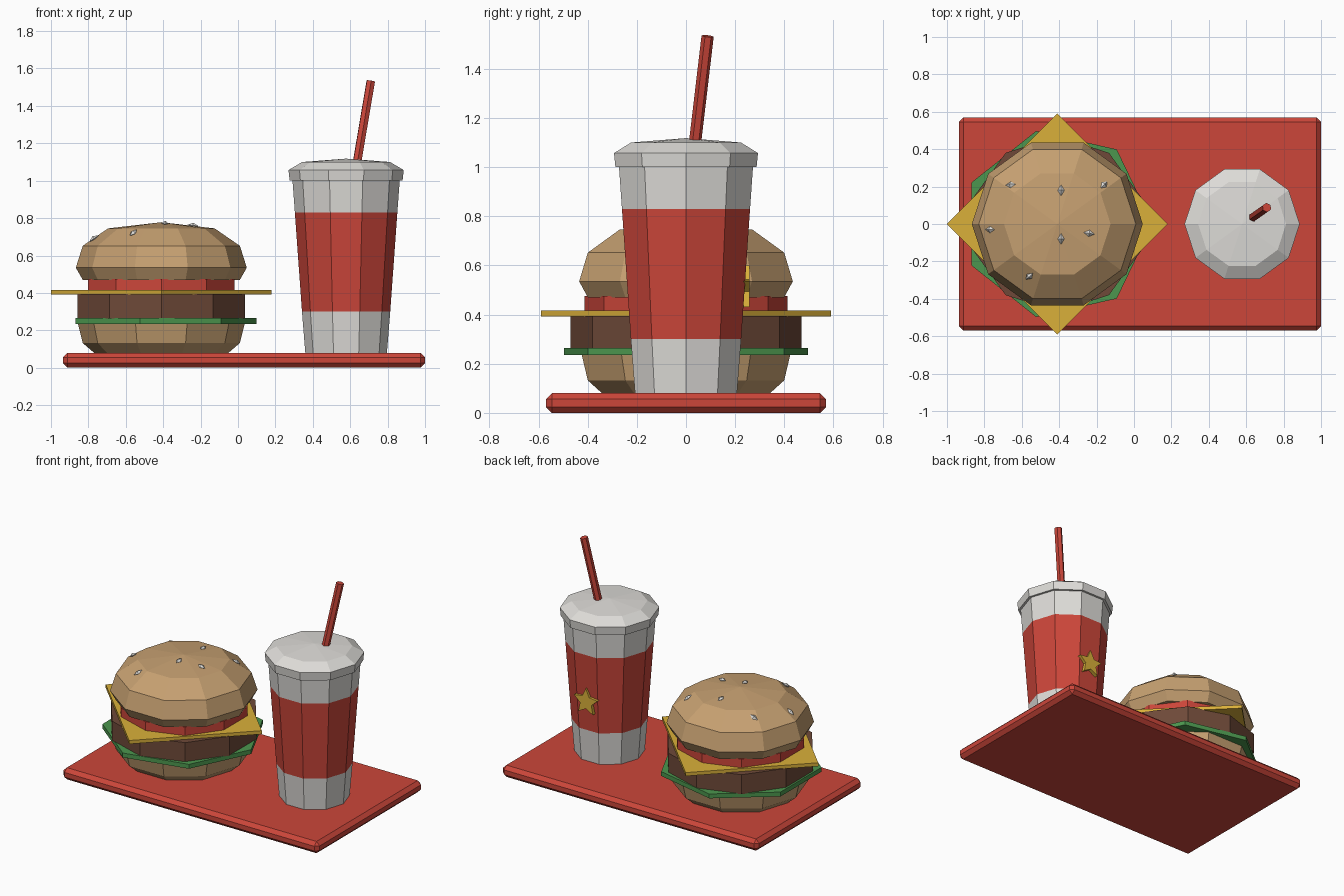
import bpy, bmesh, math
from mathutils import Vector, Matrix

if "Cube" in bpy.data.objects:
    bpy.data.objects.remove(bpy.data.objects["Cube"])


def mat(name, rgb):
    m = bpy.data.materials.new(name)
    lin = [(c / 255 / 12.92) if c < 11 else ((c / 255 + 0.055) / 1.055) ** 2.4 for c in rgb]
    m.diffuse_color = (*lin, 1)
    m.use_nodes = True
    m.node_tree.nodes["Principled BSDF"].inputs["Base Color"].default_value = m.diffuse_color
    return m


RED = mat("red", (204, 70, 58))
WHITE = mat("off white", (222, 220, 216))
BUN = mat("bun tan", (198, 160, 113))
PATTY = mat("patty brown", (110, 73, 56))
GREEN = mat("lettuce green", (76, 150, 78))
YELLOW = mat("cheese yellow", (218, 176, 58))


def finish(name, bm, *mats):
    bmesh.ops.recalc_face_normals(bm, faces=bm.faces)
    me = bpy.data.meshes.new(name)
    bm.to_mesh(me)
    bm.free()
    for m in mats:
        me.materials.append(m)
    ob = bpy.data.objects.new(name, me)
    bpy.context.collection.objects.link(ob)
    return ob


def lathe(name, profile, sides, cx, mats, turn=0.0, rule=None):
    """Stack of polygon rings (radius, z); radius 0 makes an apex."""
    bm = bmesh.new()
    rings = []
    for r, z in profile:
        if r == 0:
            rings.append([bm.verts.new((cx, 0, z))] * sides)
            continue
        angles = [turn + math.tau * i / sides for i in range(sides)]
        rings.append([bm.verts.new((cx + r * math.cos(a), r * math.sin(a), z)) for a in angles])
    for k, (a, b) in enumerate(zip(rings, rings[1:])):
        for i in range(sides):
            j = (i + 1) % sides
            f = bm.faces.new(list(dict.fromkeys((a[i], a[j], b[j], b[i]))))
            f.material_index = rule[k] if rule else 0
    for end in (rings[0], rings[-1]):
        if end[0] is not end[1]:
            bm.faces.new(end)
    return finish(name, bm, *mats)


# Tray
bm = bmesh.new()
bmesh.ops.create_cube(bm, size=1, matrix=Matrix.Translation((0.032, 0, 0.04)) @ Matrix.Diagonal((1.936, 1.14, 0.08, 1)))
bmesh.ops.bevel(bm, geom=bm.edges[:], offset=0.024, segments=1, affect='EDGES')
finish("tray", bm, RED)

# Burger layers
BX = -0.41
TOP = [(0.42, 0.47), (0.457, 0.535), (0.42, 0.652), (0.285, 0.745), (0, 0.778)]
lathe("bottom_bun", [(0.357, 0.078), (0.42, 0.132), (0.447, 0.24)], 10, BX, [BUN])
lathe("lettuce", [(0.51, 0.235), (0.51, 0.265)], 7, BX, [GREEN])
lathe("patty", [(0.47, 0.262), (0.47, 0.395)], 10, BX, [PATTY], math.radians(18))
lathe("cheese", [(0.59, 0.392), (0.59, 0.416)], 4, BX, [YELLOW])
lathe("tomato", [(0.412, 0.414), (0.412, 0.475)], 10, BX, [RED], math.radians(18))
lathe("top_bun", TOP, 10, BX, [BUN])


# Sesame seeds resting on the top bun
def bun_height(r):
    for (r0, z0), (r1, z1) in zip(TOP[1:], TOP[2:]):
        if r1 <= r <= r0:
            return z0 + (z1 - z0) * (r0 - r) / (r0 - r1), math.atan2(z1 - z0, r0 - r1)
    return TOP[1][1], 1.0


SEEDS = [(-0.66, 0.21, 0), (-0.39, 0.18, 90), (-0.16, 0.21, 45), (-0.77, -0.03, 0),
         (-0.39, -0.08, 90), (-0.24, -0.05, -10), (-0.56, -0.28, 45)]
bm = bmesh.new()
for x, y, yaw in SEEDS:
    d = Vector((x - BX, y, 0))
    z, slope = bun_height(d.length * 1.02)
    normal = d.normalized() * math.sin(slope) + Vector((0, 0, math.cos(slope)))
    place = (Matrix.Translation((x, y, z + 0.004))
             @ Vector((0, 0, 1)).rotation_difference(normal).to_matrix().to_4x4()
             @ Matrix.Rotation(math.radians(yaw), 4, 'Z'))
    ring = [bm.verts.new(place @ Vector(p)) for p in
            ((0.03, 0, 0), (0, 0.018, 0), (-0.03, 0, 0), (0, -0.018, 0))]
    for h in (0.014, -0.014):
        tip = bm.verts.new(place @ Vector((0, 0, h)))
        for i in range(4):
            bm.faces.new((ring[i], ring[(i + 1) % 4], tip))
finish("sesame_seeds", bm, WHITE)

# Cup with a red band, and its lid
CX = 0.578
lathe("cup", [(0.218, 0.078), (0.236, 0.30), (0.274, 0.83), (0.288, 1.02)], 10, CX,
      [WHITE, RED], rule=[0, 1, 0])
lathe("cup_lid", [(0.302, 1.0), (0.308, 1.057), (0.235, 1.1), (0, 1.118)], 10, CX, [WHITE])

# Straw
a, b = Vector((0.63, 0.032, 1.06)), Vector((0.71, 0.088, 1.533))
bm = bmesh.new()
rot = (b - a).to_track_quat('Z', 'Y').to_matrix().to_4x4()
bmesh.ops.create_cone(bm, cap_ends=True, segments=6, radius1=0.025, radius2=0.025,
                      depth=(b - a).length, matrix=Matrix.Translation((a + b) / 2) @ rot)
finish("straw", bm, RED)

# Star badge on the back of the cup
bm = bmesh.new()
loops = []
for y in (0.225, 0.258):
    loops.append([])
    for i in range(10):
        r, t = (0.045 if i % 2 else 0.093), math.pi / 2 + i * math.pi / 5
        loops[-1].append(bm.verts.new((CX + r * math.cos(t), y, 0.507 + r * math.sin(t))))
for i in range(10):
    j = (i + 1) % 10
    bm.faces.new((loops[0][i], loops[0][j], loops[1][j], loops[1][i]))
for loop in loops:
    bm.faces.new(loop)
finish("star_badge", bm, YELLOW)
